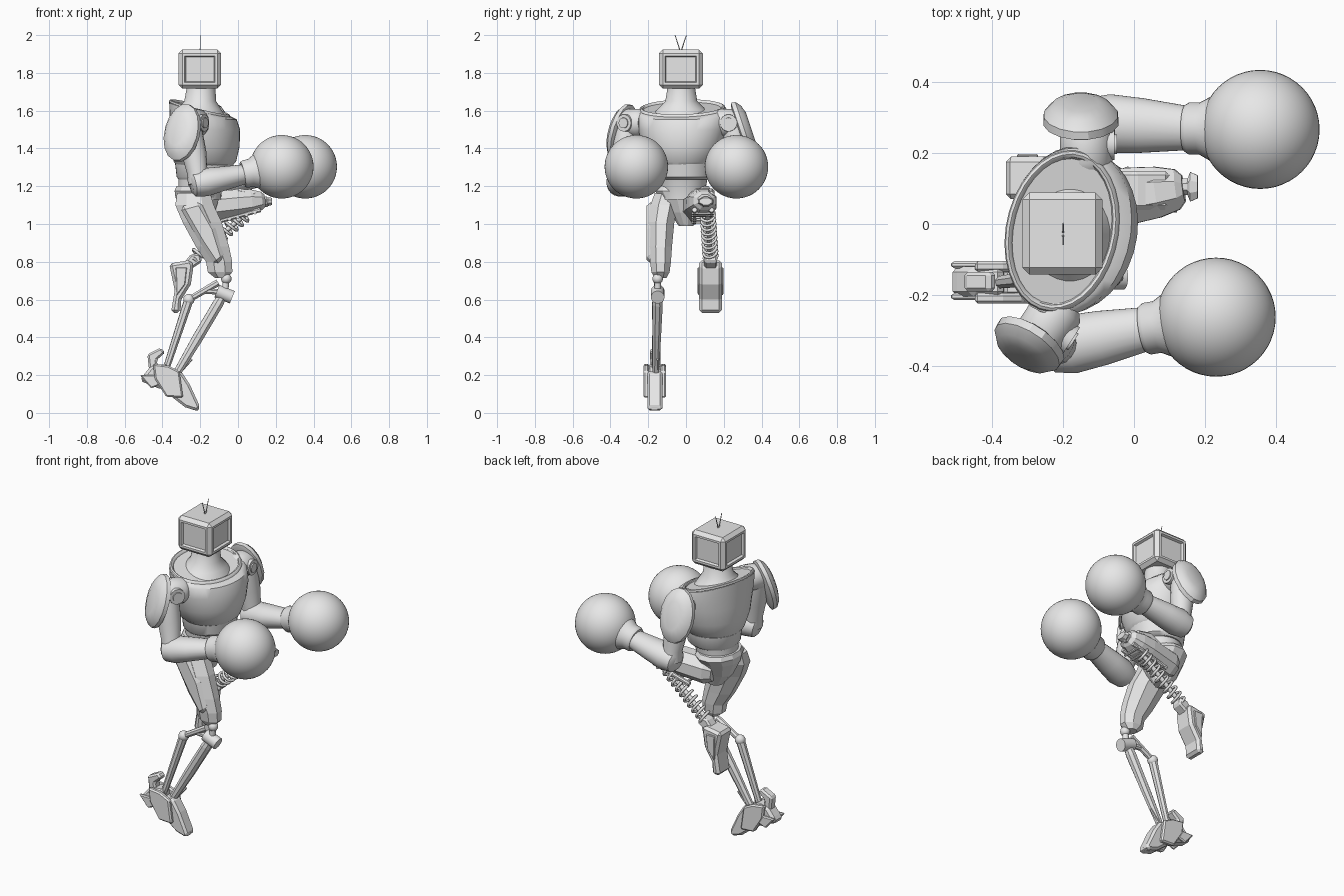
import bpy, bmesh, math
from mathutils import Vector, Matrix

if "Cube" in bpy.data.objects:
    bpy.data.objects.remove(bpy.data.objects["Cube"], do_unlink=True)

grey = bpy.data.materials.new("plain_grey")
grey.use_nodes = True
grey.diffuse_color = (0.8, 0.8, 0.8, 1)
grey.node_tree.nodes["Principled BSDF"].inputs["Base Color"].default_value = (0.8, 0.8, 0.8, 1)


def finish(name, bm, smooth=0, bevel=0):
    """Turn a bmesh into a named, shaded object."""
    bmesh.ops.recalc_face_normals(bm, faces=bm.faces[:])
    mesh = bpy.data.meshes.new(name)
    bm.to_mesh(mesh)
    bm.free()
    mesh.materials.append(grey)
    ob = bpy.data.objects.new(name, mesh)
    bpy.context.collection.objects.link(ob)
    if bevel:
        mod = ob.modifiers.new("bevel", "BEVEL")
        mod.width, mod.segments = bevel, 1
    if smooth:
        bpy.ops.object.select_all(action="DESELECT")
        ob.select_set(True)
        bpy.context.view_layer.objects.active = ob
        bpy.ops.object.shade_smooth_by_angle(angle=math.radians(smooth))
    return ob


def skin(name, rings, smooth=0):
    """Bridge rings of points and cap both ends."""
    bm = bmesh.new()
    loops = [[bm.verts.new(p) for p in ring] for ring in rings]
    n = len(loops[0])
    for a, b in zip(loops, loops[1:]):
        for i in range(n):
            j = (i + 1) % n
            bm.faces.new((a[i], a[j], b[j], b[i]))
    bm.faces.new(loops[0])
    bm.faces.new(loops[-1])
    return finish(name, bm, smooth)


def circle(n):
    return [(math.cos(2 * math.pi * (i + .5) / n), math.sin(2 * math.pi * (i + .5) / n)) for i in range(n)]


def stack(name, levels, n=32, turn=0, smooth=40):
    """Loft of ellipses: (x, y, z, rx, ry, tilt)."""
    spin = Matrix.Rotation(math.radians(turn), 3, "Z")
    rings = [[Vector((x, y, z)) + spin @ Vector((c * rx, s * ry, c * rx * tilt)) for c, s in circle(n)]
             for x, y, z, rx, ry, tilt in levels]
    return skin(name, rings, smooth)


def limb(name, start, end, stations, n=16, smooth=40):
    """Loft along an axis: stations are (fraction, half width, half height)."""
    start, end = Vector(start), Vector(end)
    q = (end - start).to_track_quat("Z", "Y")
    rings = [[start.lerp(end, t) + q @ Vector((c * w, s * h, 0)) for c, s in circle(n)] for t, w, h in stations]
    return skin(name, rings, smooth)


def rod(name, start, end, r, r2=None, n=12):
    r2 = r2 or r
    return limb(name, start, end, [(0, r, r), (1, r2, r2)], n)


def ball(name, centre, r, seg=16):
    bm = bmesh.new()
    bmesh.ops.create_uvsphere(bm, u_segments=seg, v_segments=seg // 2, radius=r, matrix=Matrix.Translation(centre))
    return finish(name, bm, 60)


def plate(name, outline, y0, y1, bevel=.012):
    """Side profile in x and z, extruded across y."""
    bm = bmesh.new()
    face = bm.faces.new([bm.verts.new((x, y0, z)) for x, z in outline])
    out = bmesh.ops.extrude_face_region(bm, geom=[face])
    bmesh.ops.translate(bm, vec=(0, y1 - y0, 0), verts=[v for v in out["geom"] if isinstance(v, bmesh.types.BMVert)])
    return finish(name, bm, 0, bevel)


# Boxy head with a recessed panel on every side
bm = bmesh.new()
bmesh.ops.create_cube(bm, size=1, matrix=Matrix.Translation((-.202, -.027, 1.82)) @ Matrix.Diagonal((.226, .232, .206, 1)))
bmesh.ops.bevel(bm, geom=bm.edges[:], offset=.02, segments=1, affect="EDGES", profile=.5)
bm.normal_update()
panels = [f for f in bm.faces if f.calc_area() > .02 and abs(f.normal.z) < .1]
bmesh.ops.inset_individual(bm, faces=panels, thickness=.018, depth=0)
bmesh.ops.inset_individual(bm, faces=panels, thickness=.008, depth=-.014)
finish("head", bm)
for s in (-1, 1):
    rod("antenna", (-.2, -.028 + s * .004, 1.92), (-.2, -.028 + s * .03, 2.0), .003, .002, 6)

# Neck, chest and collar
stack("neck", [(-.21, -.025, 1.56, .15, .17, 0), (-.205, -.025, 1.61, .115, .125, 0),
               (-.2, -.025, 1.65, .085, .085, 0), (-.195, -.025, 1.73, .075, .072, 0)])
stack("chest", [(-.18, -.02, 1.29, .13, .13, 0), (-.175, -.02, 1.33, .165, .175, 0),
                (-.175, -.02, 1.41, .182, .215, 0), (-.175, -.02, 1.5, .184, .235, 0),
                (-.185, -.02, 1.57, .175, .243, -.1), (-.2, -.02, 1.605, .16, .237, -.25),
                (-.205, -.02, 1.612, .14, .21, -.3), (-.205, -.02, 1.585, .13, .19, -.3)], turn=-12, smooth=45)
rim = [(math.sin(a), math.cos(a)) for a in [k * math.pi / 4 for k in range(9)]]
stack("collar", [(-.203, -.02, 1.608 + .012 * u, .148 + .011 * v, .22 + .011 * v, -.27) for u, v in rim], turn=-12)

# Waist and pelvis
stack("belly_band", [(-.185, -.015, 1.235, .13, .135, 0), (-.18, -.015, 1.25, .145, .15, 0),
                     (-.178, -.015, 1.32, .155, .16, 0)], turn=-8)
stack("abdomen", [(-.205, -.015, 1.13, .115, .12, 0), (-.2, -.015, 1.19, .115, .12, 0),
                  (-.19, -.015, 1.25, .125, .13, 0)], turn=-5)
stack("pelvis", [(-.2, 0, .99, .045, .04, 0), (-.21, -.01, 1.06, .09, .08, 0), (-.215, -.015, 1.14, .12, .13, 0),
                 (-.215, -.015, 1.175, .125, .155, 0), (-.215, -.015, 1.2, .115, .14, 0)], n=12, smooth=0)

# Arms: side name, shoulder, elbow, wrist, glove centre, pad centre, pad normal
arms = [
    ("right", (-.245, -.285, 1.535), (-.205, -.345, 1.215), (.04, -.295, 1.265), (.232, -.263, 1.303), (-.3, -.345, 1.485), (-.52, -.8, .28)),
    ("left", (-.135, .225, 1.535), (-.1, .285, 1.215), (.16, .27, 1.262), (.356, .267, 1.303), (-.15, .305, 1.5), (0, .95, .32)),
]
for side, shoulder, elbow, wrist, glove, pad, normal in arms:
    s, e, w, g, p = map(Vector, (shoulder, elbow, wrist, glove, pad))
    nrm = Vector(normal).normalized()
    flat = Vector((nrm.x, nrm.y, 0))
    limb(side + "_shoulder", s - flat * .08, s + flat * .07,
         [(0, .06, .06), (.15, .075, .075), (.8, .075, .075), (1, .06, .06)], 20)
    front = Vector((-flat.y, flat.x, 0)) * (1 if flat.y < 0 else -1)
    rod(side + "_shoulder_disc", s, s + front * .085, .048, .045, 20)
    rod(side + "_shoulder_bolt", s, s + front * .092, .03, .028, 16)
    limb(side + "_upper_arm", s + flat * .03, e, [(0, .062, .065), (.5, .066, .066), (.8, .055, .055), (1, .06, .06)])
    limb(side + "_shoulder_pad", p - nrm * .025, p + nrm * .04,
         [(0, .09, .14), (.1, .108, .158), (.45, .106, .156), (.8, .085, .128), (1, .05, .085)], 16, 30)
    limb(side + "_forearm", e - (w - e) * .18, w,
         [(0, .045, .045), (.05, .07, .065), (.25, .084, .076), (.55, .078, .066), (1, .062, .052)], 20)
    limb(side + "_glove_cuff", w - (g - w) * .08, g, [(0, .066, .066), (.06, .074, .074), (.2, .074, .074), (.55, .115, .115)], 32)
    ball(side + "_glove", g, .168, 48)

# Standing leg: faceted thigh, knee joint and rods
stack("right_thigh", [(-.09, -.135, .715, .035, .035, 0), (-.095, -.135, .745, .07, .052, 0),
                      (-.1, -.135, .8, .075, .06, 0), (-.135, -.135, .88, .095, .066, 0),
                      (-.19, -.13, 1.01, .112, .074, 0), (-.23, -.115, 1.1, .11, .08, 0),
                      (-.235, -.1, 1.165, .095, .07, 0)], n=8, smooth=0)
plate("right_thigh_panel", [(-.31, 1.09), (-.2, 1.12), (-.12, .98), (-.07, .82), (-.12, .78), (-.2, .9)], -.208, -.13, .02)
ball("right_knee_ball", (-.062, -.15, .71), .028)
rod("right_knee_pin", (-.062, -.15, .71), (-.07, -.15, .63), .018)
rod("right_knee_barrel", (-.112, -.15, .645), (-.03, -.15, .612), .036, n=16)
rod("right_knee_link", (-.26, -.15, .6), (-.105, -.15, .69), .017, .02, 8)
rod("right_upper_link", (-.17, -.15, .645), (-.09, -.15, .64), .016, n=8)
ball("right_calf_joint", (-.26, -.15, .6), .03)
limb("right_shin", (-.075, -.15, .63), (-.33, -.16, .2), [(0, .022, .022), (.12, .03, .03), (.55, .024, .03), (1, .018, .022)], 8, 0)
rod("right_calf_piston", (-.26, -.15, .6), (-.385, -.165, .22), .026, .018, 8)
rod("right_ankle_rod", (-.33, -.15, .19), (-.245, -.15, .285), .007, n=6)

# Foot with toe, side plates and heel fins
plate("toe", [(-.37, .22), (-.3, .22), (-.255, .15), (-.2, .03), (-.215, .01), (-.28, .03), (-.37, .1)], -.205, -.125, .02)
plate("toe_claw", [(-.3, .15), (-.265, .13), (-.2, .02), (-.225, .008), (-.29, .05)], -.195, -.14, .012)
for y in (-.225, -.135):
    plate("foot_side_plate", [(-.45, .26), (-.37, .25), (-.31, .22), (-.29, .08), (-.38, .085), (-.44, .18)], y, y + .03, .008)
plate("heel", [(-.46, .25), (-.37, .26), (-.36, .12), (-.42, .13), (-.52, .17), (-.5, .2)], -.205, -.12, .015)
plate("heel_fin", [(-.48, .31), (-.41, .345), (-.385, .32), (-.43, .28), (-.42, .22), (-.47, .22)], -.19, -.135, .01)
for y in (-.215, -.125):
    plate("heel_spur", [(-.44, .2), (-.52, .2), (-.46, .13), (-.41, .15)], y, y + .02, .006)

# Raised leg: thigh, knee and underside pistons
limb("left_thigh", (-.23, .05, 1.085), (.14, .1, 1.125),
     [(0, .06, .06), (.12, .085, .085), (.6, .086, .08), (.8, .078, .073), (.95, .062, .052), (1, .04, .035)], 8, 0)
plate("left_thigh_top_panel", [(-.08, 1.15), (0, 1.19), (.1, 1.17), (.1, 1.13), (-.08, 1.11)], .04, .15)
limb("left_knee", (.11, .105, 1.115), (.18, .105, 1.12), [(0, .025, .03), (.6, .025, .03), (.7, .045, .025), (1, .035, .02)], 8, 0)
for y in (.045, .135):
    rod("left_thigh_piston", (-.12, y, 1.01), (.12, y, 1.075), .013, n=8)
for i in range(5):
    x = -.09 + i * .045
    rod("left_thigh_rib", (x, .03, 1.01 + i * .012), (x, .15, 1.01 + i * .012), .008, n=6)

# Coil spring and core joining knee and shin
top, low = Vector((.05, .115, 1.06)), Vector((-.235, .13, .82))
q = (low - top).to_track_quat("Z", "Y")
turns, steps = 10, 12
curve = bpy.data.curves.new("left_spring", "CURVE")
curve.dimensions = "3D"
curve.bevel_depth, curve.bevel_resolution = .008, 1
spline = curve.splines.new("POLY")
spline.points.add(turns * steps)
for i, pt in enumerate(spline.points):
    a = 2 * math.pi * i / steps
    pt.co = (*(top.lerp(low, i / (turns * steps)) + q @ Vector((math.cos(a) * .036, math.sin(a) * .036, 0))), 1)
curve.materials.append(grey)
bpy.context.collection.objects.link(bpy.data.objects.new("left_spring", curve))
rod("left_spring_core", top, low, .013)

# Boxy lower shin hanging behind
plate("left_shin", [(-.365, .79), (-.25, .81), (-.235, .78), (-.25, .68), (-.3, .6), (-.305, .53), (-.355, .53), (-.335, .65)], .07, .19, .015)
plate("left_shin_rear_panel", [(-.33, .77), (-.27, .77), (-.28, .68), (-.325, .62)], .062, .198, .004)
plate("left_shin_socket", [(-.29, .79), (-.25, .84), (-.2, .845), (-.19, .8), (-.25, .76)], .095, .165, .01)
